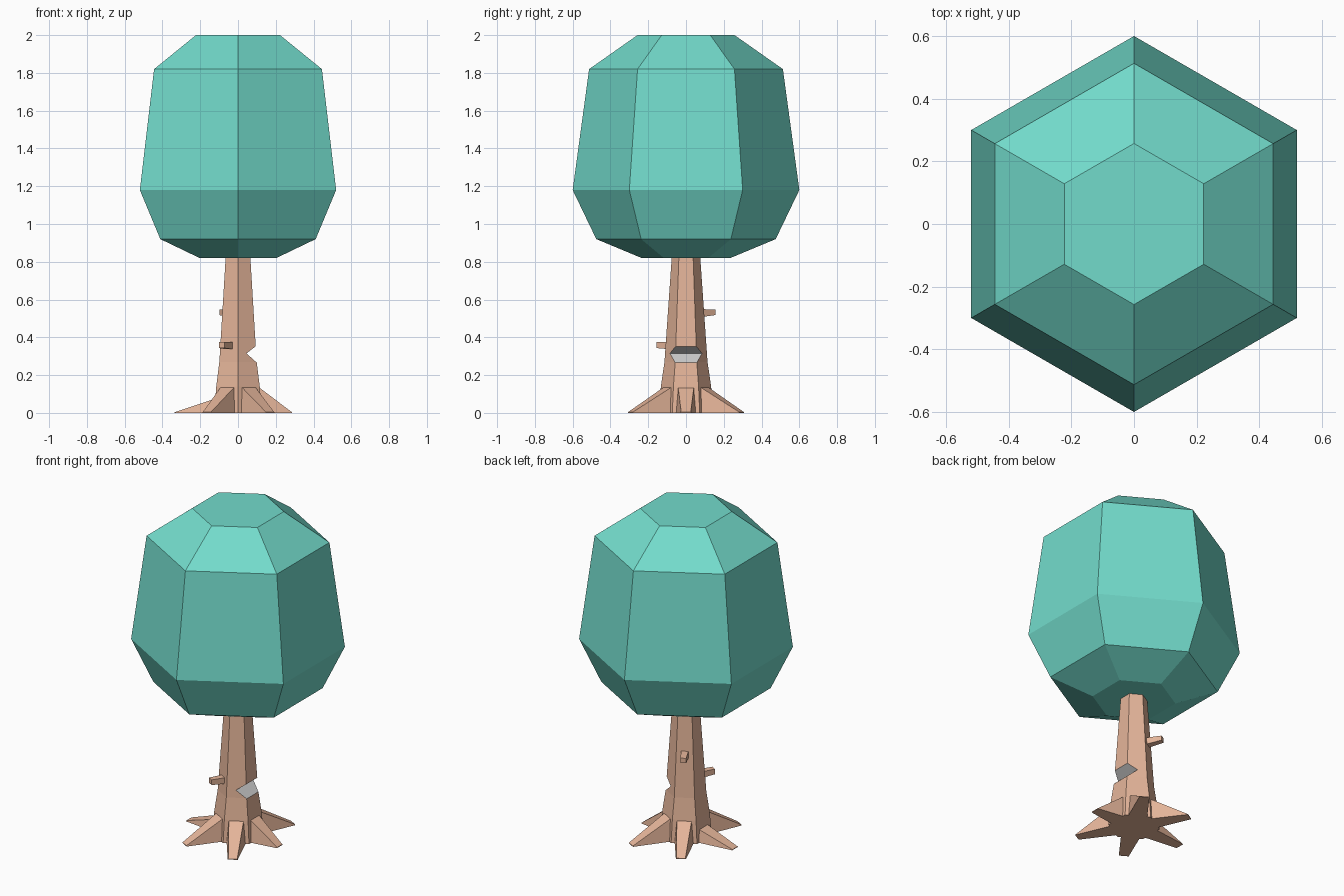
import bpy
import bmesh
from math import sin, cos, radians
from mathutils import Matrix

if "Cube" in bpy.data.objects:
    bpy.data.objects.remove(bpy.data.objects["Cube"])


def material(name, color):
    m = bpy.data.materials.new(name)
    m.diffuse_color = (*color, 1)
    m.use_nodes = True
    m.node_tree.nodes["Principled BSDF"].inputs["Base Color"].default_value = m.diffuse_color
    return m


leaf = material("leaf", (0.17, 0.71, 0.60))
bark = material("bark", (0.78, 0.46, 0.32))
cut_wood = material("cut_wood", (0.6, 0.6, 0.6))


def loft(name, rings, mats, angle=0):
    """Skin a list of equal-length point rings, cap both ends, turn about z."""
    bm = bmesh.new()
    loops = [[bm.verts.new(p) for p in ring] for ring in rings]
    n = len(loops[0])
    for a, b in zip(loops, loops[1:]):
        for i in range(n):
            j = (i + 1) % n
            bm.faces.new((a[i], a[j], b[j], b[i]))
    bm.faces.new(loops[0][::-1])
    bm.faces.new(loops[-1])
    bmesh.ops.remove_doubles(bm, verts=bm.verts, dist=1e-5)
    bmesh.ops.recalc_face_normals(bm, faces=bm.faces)
    bm.transform(Matrix.Rotation(radians(angle), 4, "Z"))
    mesh = bpy.data.meshes.new(name)
    bm.to_mesh(mesh)
    bm.free()
    for m in mats:
        mesh.materials.append(m)
    obj = bpy.data.objects.new(name, mesh)
    bpy.context.collection.objects.link(obj)
    return obj


def hexagon(r, z):
    return [(r * cos(radians(30 + 60 * i)), r * sin(radians(30 + 60 * i)), z)
            for i in range(6)]


def rect(r, half_w, z0, z1, half_top=None):
    t = half_w if half_top is None else half_top
    return [(r, -half_w, z0), (r, half_w, z0), (r, t, z1), (r, -t, z1)]


# Six-sided canopy
loft("canopy", [hexagon(r, z) for r, z in
                ((0.235, 0.82), (0.475, 0.92), (0.60, 1.18), (0.513, 1.82), (0.257, 2.0))],
     [leaf])

# Tapering six-sided trunk
trunk = loft("trunk", [hexagon(r, z) for r, z in
                       ((0.145, 0), (0.133, 0.14), (0.114, 0.27), (0.075, 0.83))],
             [bark, cut_wood])

# Axe notch on the right side, with bare cut faces
wedge = [(0.045, 0.315), (0.20, 0.435), (0.20, 0.175)]
cutter = loft("notch_cutter", [[(x, y, z) for x, z in wedge] for y in (-0.3, 0.3)],
              [bark, cut_wood])
for p in cutter.data.polygons:
    p.material_index = 1
cutter.hide_render = True
cutter.hide_viewport = True
notch = trunk.modifiers.new("notch", "BOOLEAN")
notch.operation = "DIFFERENCE"
notch.solver = "EXACT"
notch.object = cutter

# Roots: (direction, tip radius, height at the trunk)
for i, (angle, tip, h) in enumerate(((0, 0.285, 0.14), (60, 0.34, 0.14), (120, 0.33, 0.14),
                                     (180, 0.335, 0.08), (240, 0.33, 0.14), (300, 0.34, 0.14))):
    loft(f"root_{i + 1}", [rect(0.105, 0.055, 0, h, 0.042), rect(tip, 0.028, 0, 0.004, 0.025)],
         [bark], angle)

# Branch stubs
loft("front_stub", [rect(0.06, 0.022, 0.335, 0.375), rect(0.17, 0.017, 0.343, 0.375)], [bark], 240)
loft("back_stub", [rect(0.06, 0.022, 0.505, 0.55), rect(0.17, 0.016, 0.518, 0.547)], [bark], 120)
